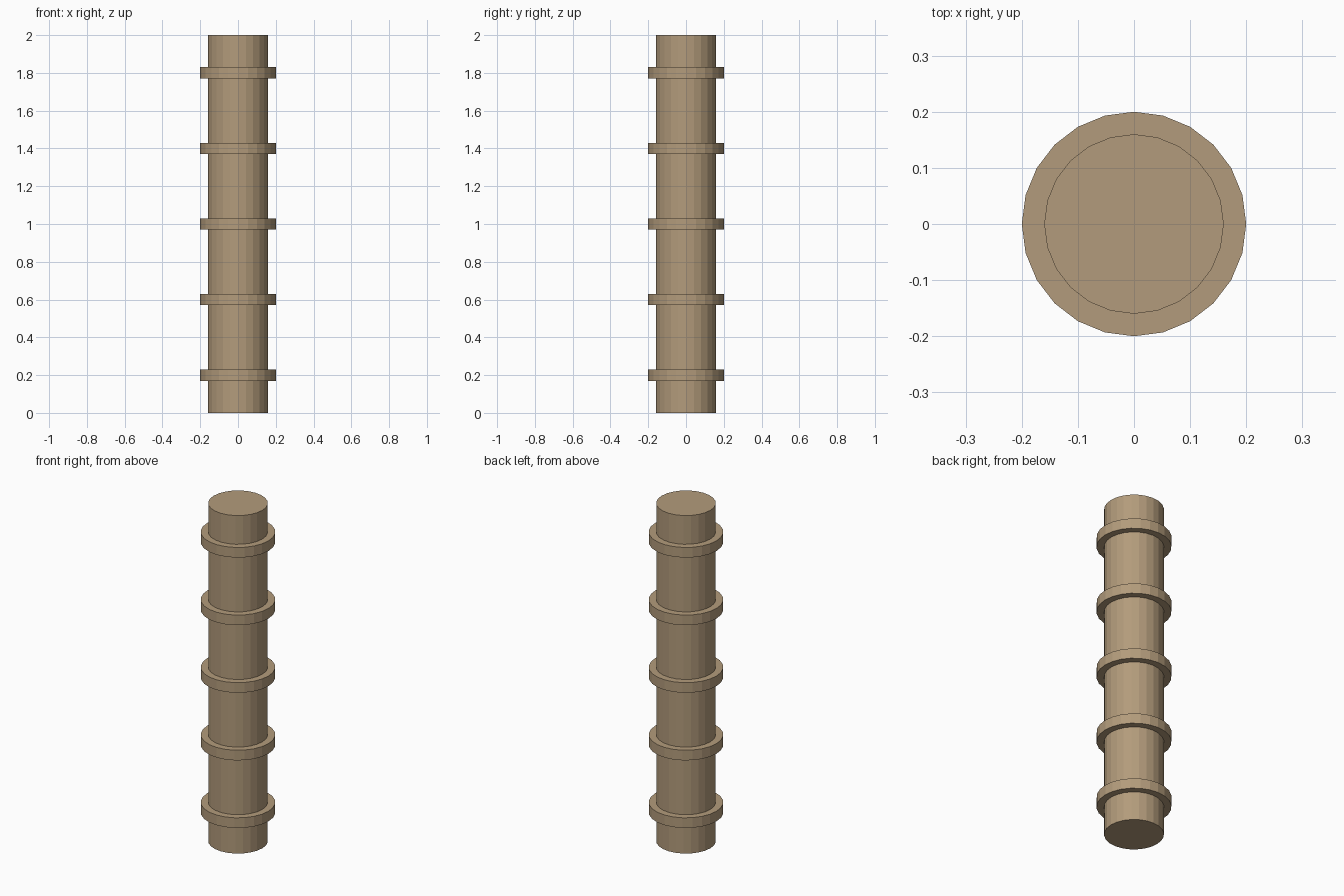
import bpy

if "Cube" in bpy.data.objects:
    bpy.data.objects.remove(bpy.data.objects["Cube"])

SIDES = 24

tan = bpy.data.materials.new("tan")
tan.diffuse_color = (0.45, 0.33, 0.2, 1.0)
tan.use_nodes = True
tan.node_tree.nodes["Principled BSDF"].inputs["Base Color"].default_value = tan.diffuse_color


def cylinder(name, radius, height, z_centre):
    bpy.ops.mesh.primitive_cylinder_add(
        vertices=SIDES, radius=radius, depth=height, location=(0, 0, z_centre))
    obj = bpy.context.object
    obj.name = name
    obj.data.materials.append(tan)
    return obj


# Main shaft
cylinder("shaft", 0.16, 2.0, 1.0)

# Evenly spaced bands around the shaft
for i in range(5):
    cylinder(f"band_{i + 1}", 0.2, 0.06, 0.2 + 0.4 * i)
